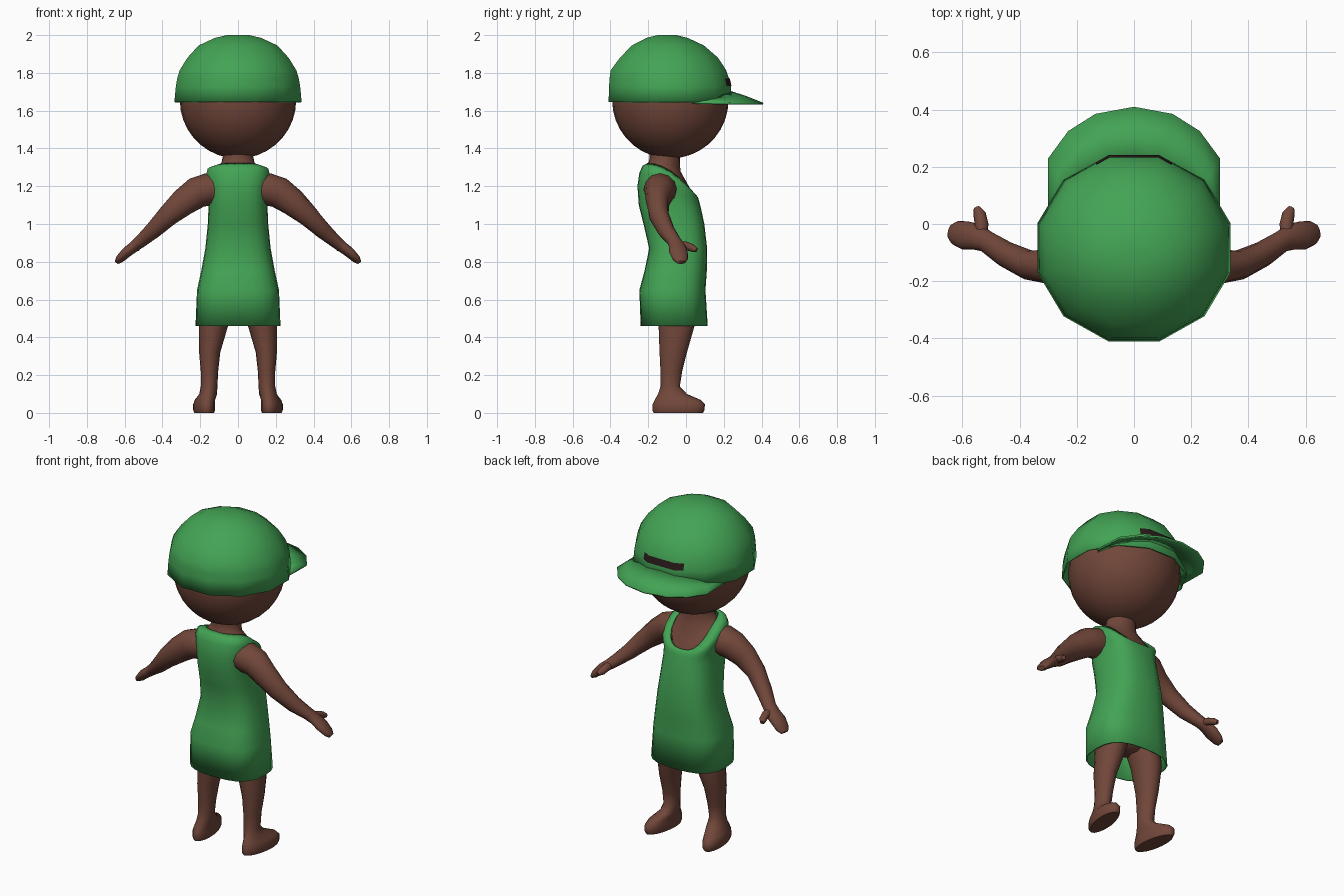
import bpy, bmesh, math
from mathutils import Vector

if "Cube" in bpy.data.objects:
    bpy.data.objects.remove(bpy.data.objects["Cube"])


def material(name, rgb):
    m = bpy.data.materials.new(name)
    m.diffuse_color = (*rgb, 1)
    m.use_nodes = True
    m.node_tree.nodes["Principled BSDF"].inputs["Base Color"].default_value = m.diffuse_color
    return m


SKIN = material("brown skin", (0.165, 0.062, 0.042))
GREEN = material("green cloth", (0.056, 0.37, 0.09))
DARK = material("dark brown", (0.022, 0.011, 0.010))


def finish(name, bm, mat, angle=60, thickness=0):
    bmesh.ops.recalc_face_normals(bm, faces=bm.faces)
    me = bpy.data.meshes.new(name)
    bm.to_mesh(me)
    bm.free()
    ob = bpy.data.objects.new(name, me)
    bpy.context.collection.objects.link(ob)
    me.materials.append(mat)
    bpy.ops.object.select_all(action='DESELECT')
    bpy.context.view_layer.objects.active = ob
    ob.select_set(True)
    bpy.ops.object.shade_smooth_by_angle(angle=math.radians(angle))
    if thickness:
        mod = ob.modifiers.new("thickness", 'SOLIDIFY')
        mod.thickness = thickness
        mod.offset = -1
    return ob


def loft(name, rings, mat, closed=True, start=True, end=True, **kw):
    """Skin a list of point rings (or open rows) with quads."""
    bm = bmesh.new()
    rows = [[bm.verts.new(p) for p in r] for r in rings]
    n = len(rows[0])
    for a, b in zip(rows, rows[1:]):
        for i in range(n if closed else n - 1):
            j = (i + 1) % n
            bm.faces.new((a[i], a[j], b[j], b[i]))
    if closed and start:
        bm.faces.new(rows[0])
    if closed and end:
        bm.faces.new(rows[-1])
    return finish(name, bm, mat, **kw)


def section(z0, z1, hx, y0, y1, cx=0, power=2.0, n=20, skew=0, half=False):
    """Rounded cross-section whose height runs from z0 (back) to z1 (front)."""
    pts = []
    for i in range(n):
        a = 2 * math.pi * (i + (0.5 if half else 0)) / n
        c, s = math.cos(a), math.sin(a)
        x = math.copysign(abs(c) ** (2 / power), c) * hx
        v = math.copysign(abs(s) ** (2 / power), s)
        y = (y0 + y1) / 2 + v * (y1 - y0) / 2
        t = (v + 1) / 2
        pts.append(Vector((cx + x + skew * (y + 0.1), y, z0 + (z1 - z0) * t * t)))
    return pts


def tube(name, path, mat, n=12):
    """Tube along (x, y, z, width radius, thickness radius) points."""
    pos = [Vector(p[:3]) for p in path]
    rings = []
    for i, p in enumerate(path):
        t = (pos[min(i + 1, len(pos) - 1)] - pos[max(i - 1, 0)]).normalized()
        u = t.cross(Vector((0, 0, 1))).normalized()
        v = u.cross(t)
        rings.append([pos[i] + u * p[3] * math.cos(k * math.tau / n)
                      + v * p[4] * math.sin(k * math.tau / n) for k in range(n)])
    return loft(name, rings, mat)


# Head
bm = bmesh.new()
bmesh.ops.create_uvsphere(bm, u_segments=28, v_segments=18, radius=0.308)
for v in bm.verts:
    v.co += Vector((0, -0.083, 1.655))
finish("head", bm, SKIN)

# Dress, open at hem and neckline
dress = [(0.46, 0.46, 0.225, -0.24, 0.115), (0.65, 0.65, 0.217, -0.247, 0.103),
         (0.75, 0.75, 0.195, -0.22, 0.11), (0.87, 0.87, 0.173, -0.195, 0.112),
         (1.0, 1.0, 0.16, -0.225, 0.097), (1.1, 1.08, 0.156, -0.25, 0.08),
         (1.2, 1.12, 0.16, -0.257, 0.07), (1.27, 1.14, 0.173, -0.247, 0.064),
         (1.308, 1.152, 0.165, -0.23, 0.056), (1.322, 1.157, 0.118, -0.205, 0.046)]
loft("dress", [section(*d, power=2.7, n=24) for d in dress], GREEN,
     start=False, end=False, thickness=0.008)

# Bare chest and neck
chest = [(1.305, 1.14, 0.125, -0.205, 0.045), (1.325, 1.2, 0.105, -0.2, 0.015),
         (1.335, 1.28, 0.088, -0.195, -0.03), (1.36, 1.36, 0.08, -0.193, -0.032),
         (1.45, 1.45, 0.085, -0.19, -0.03)]
loft("chest_and_neck", [section(*c) for c in chest], SKIN)

# Pelvis hidden under the dress
loft("pelvis", [section(z, z, w, -0.06 - d, -0.06 + d) for z, w, d in
                ((0.52, 0.06, 0.06), (0.58, 0.16, 0.11), (0.7, 0.16, 0.12))], SKIN)

# Legs with feet
leg = [(0.0, 0.172, 0.05, -0.172, 0.09), (0.015, 0.172, 0.056, -0.178, 0.098),
       (0.045, 0.172, 0.056, -0.177, 0.1), (0.07, 0.168, 0.052, -0.165, 0.075),
       (0.1, 0.158, 0.047, -0.148, 0.005), (0.14, 0.153, 0.044, -0.135, -0.033),
       (0.22, 0.151, 0.046, -0.135, -0.02), (0.32, 0.15, 0.056, -0.14, 0.005),
       (0.46, 0.13, 0.077, -0.145, 0.045), (0.6, 0.1, 0.098, -0.16, 0.05)]
for side, s in (("left", -1), ("right", 1)):
    loft(side + "_leg", [section(z, z, hx, y0, y1, cx=s * cx, n=16,
                                 skew=s * 0.12 if z < 0.09 else 0)
                         for z, cx, hx, y0, y1 in leg], SKIN)

    # Arm flowing into a flat mitten hand
    arm = [(0.10, -0.135, 1.185, 0.08, 0.075), (0.16, -0.137, 1.183, 0.088, 0.086),
           (0.22, -0.14, 1.165, 0.078, 0.083), (0.29, -0.15, 1.115, 0.062, 0.073),
           (0.37, -0.143, 1.045, 0.052, 0.058), (0.45, -0.105, 0.965, 0.045, 0.045),
           (0.515, -0.062, 0.908, 0.038, 0.034), (0.55, -0.045, 0.88, 0.046, 0.03),
           (0.59, -0.04, 0.85, 0.05, 0.028), (0.625, -0.03, 0.815, 0.042, 0.022),
           (0.642, -0.026, 0.797, 0.025, 0.012)]
    tube(side + "_arm", [(s * a[0], *a[1:]) for a in arm], SKIN)
    thumb = [(0.535, -0.05, 0.89, 0.022, 0.02), (0.533, 0.0, 0.885, 0.024, 0.022),
             (0.54, 0.035, 0.872, 0.022, 0.02), (0.55, 0.056, 0.862, 0.012, 0.012)]
    tube(side + "_thumb", [(s * a[0], *a[1:]) for a in thumb], SKIN, n=8)

# Twelve-sided cap crown
crown = [(1.645, 0.342, -0.41, 0.243), (1.73, 0.334, -0.407, 0.237),
         (1.77, 0.327, -0.405, 0.228), (1.815, 0.313, -0.398, 0.212),
         (1.88, 0.272, -0.35, 0.17), (1.945, 0.212, -0.287, 0.095),
         (1.985, 0.125, -0.21, 0.01), (2.0, 0.06, -0.15, -0.05)]
K = 1 / math.cos(math.pi / 12)


def cap_ring(z, hx, y0, y1):
    c, h = (y0 + y1) / 2, (y1 - y0) / 2 * K
    return section(z, z, hx * K * 0.985, c - h, c + h, n=12, half=True)


loft("cap_crown", [cap_ring(*c) for c in crown], GREEN, start=False, thickness=0.008)

# Dark slot following the front three facets of the crown
slot = []
for c in crown[1:3]:
    r = cap_ring(*c)
    row = [r[2].lerp(r[1], 0.3), r[2], r[3], r[3].lerp(r[4], 0.3)]
    slot.append([p + Vector((0, 0.004, 0)) for p in row])
loft("cap_slot", slot, DARK, closed=False)

# Arched brim, half outline mirrored across the middle
inner = [(0.285, 0.03, 1.648), (0.235, 0.12, 1.668), (0.17, 0.175, 1.69),
         (0.08, 0.225, 1.703), (0, 0.23, 1.706)]
outer = [(0.30, 0.05, 1.644), (0.30, 0.23, 1.642), (0.23, 0.325, 1.641),
         (0.135, 0.385, 1.641), (0, 0.41, 1.641)]
rows = []
for half in (inner, outer):
    rows.append([Vector(p) for p in half]
                + [Vector((-x, y, z)) for x, y, z in reversed(half[:-1])])
middle = [a.lerp(b, 0.5) + Vector((0, 0, 0.004)) for a, b in zip(*rows)]
loft("cap_brim", [rows[0], middle, rows[1]], GREEN, closed=False, thickness=0.01)
